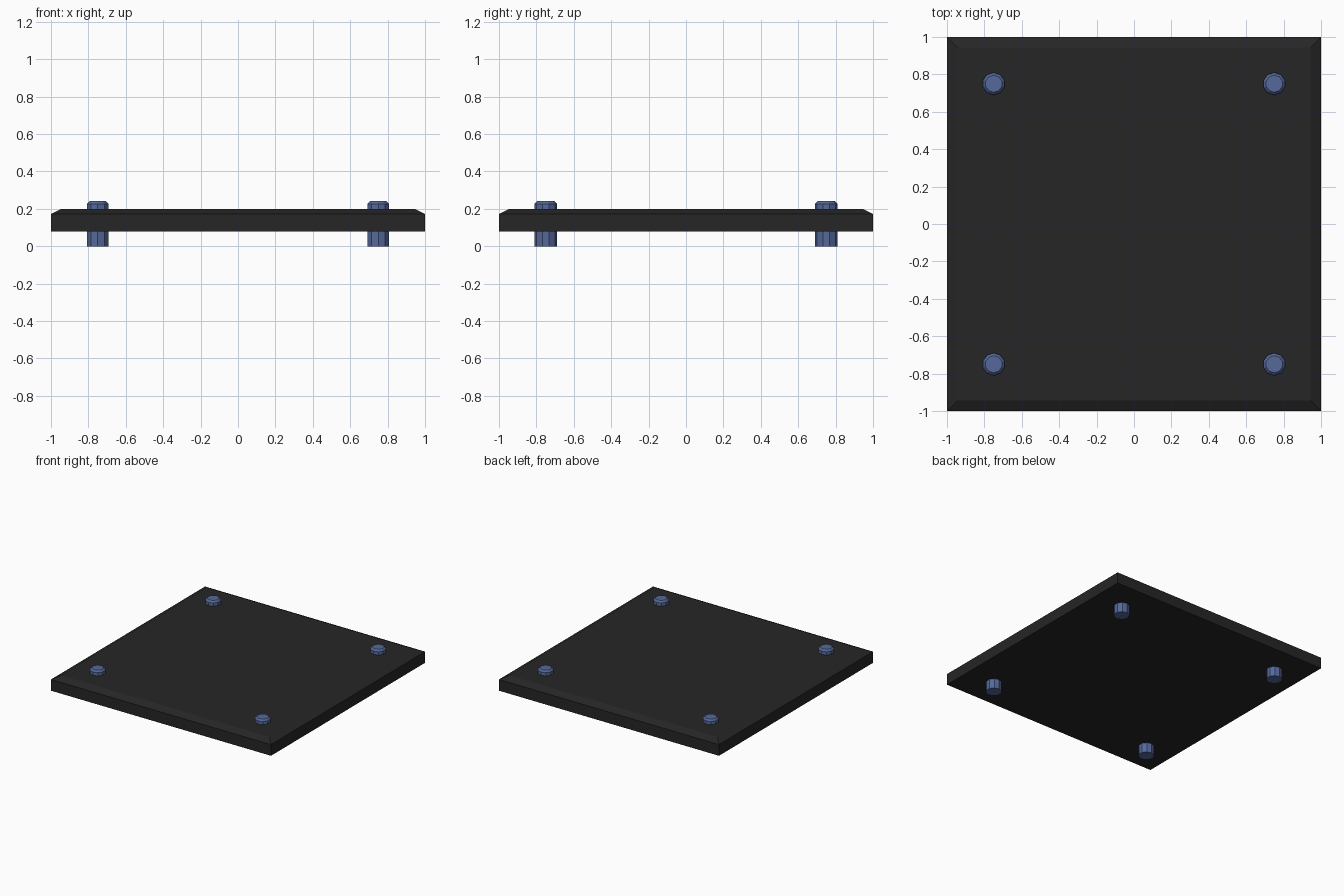
import bpy, bmesh
from math import sin, cos, pi

if "Cube" in bpy.data.objects:
    bpy.data.objects.remove(bpy.data.objects["Cube"])


def loft(name, rings, mat):
    """Closed solid skinned through matching rings, bottom to top."""
    bm = bmesh.new()
    loops = [[bm.verts.new(p) for p in ring] for ring in rings]
    n = len(loops[0])
    for a, b in zip(loops, loops[1:]):
        for i in range(n):
            j = (i + 1) % n
            bm.faces.new((a[i], a[j], b[j], b[i]))
    bm.faces.new(loops[0][::-1])
    bm.faces.new(loops[-1])
    bmesh.ops.recalc_face_normals(bm, faces=bm.faces)
    mesh = bpy.data.meshes.new(name)
    bm.to_mesh(mesh)
    bm.free()
    mesh.materials.append(mat)
    obj = bpy.data.objects.new(name, mesh)
    bpy.context.collection.objects.link(obj)
    return obj


def material(name, color):
    m = bpy.data.materials.new(name)
    m.diffuse_color = color
    m.use_nodes = True
    m.node_tree.nodes["Principled BSDF"].inputs["Base Color"].default_value = m.diffuse_color
    return m


def square(h, z):
    return [(-h, -h, z), (h, -h, z), (h, h, z), (-h, h, z)]


def circle(r, z, sides=10):
    return [(r * cos(pi / 2 + 2 * pi * i / sides),
             r * sin(pi / 2 + 2 * pi * i / sides), z) for i in range(sides)]


dark = material("dark", (0.02, 0.019, 0.019, 1))
blue = material("blue", (0.09, 0.14, 0.32, 1))

# Plate with a chamfered top edge
loft("plate", [square(1, 0.08), square(1, 0.172), square(0.945, 0.2)], dark)

# Four ten-sided pegs through the corners
for sx, side in ((-1, "left"), (1, "right")):
    for sy, end in ((-1, "front"), (1, "back")):
        peg = loft(f"peg_{end}_{side}",
                   [circle(0.06, 0), circle(0.06, 0.227), circle(0.046, 0.241)], blue)
        peg.location = (sx * 0.75, sy * 0.75, 0)
